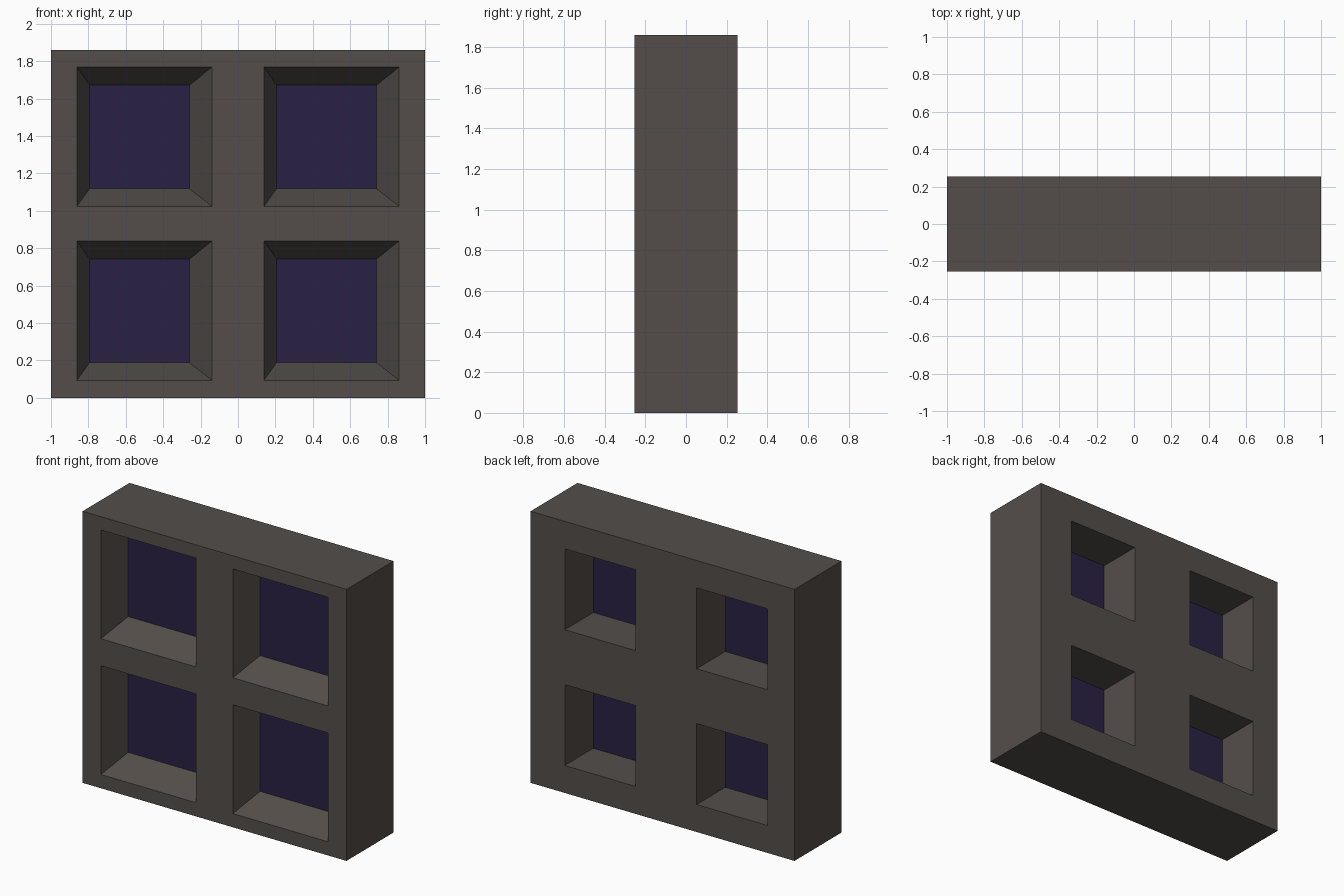
import bpy, bmesh

if "Cube" in bpy.data.objects:
    bpy.data.objects.remove(bpy.data.objects["Cube"])

W, D, H = 1.0, 0.254, 1.86      # half width, half depth, height
PANE_Y = -0.055                 # depth where the splay ends and the glass sits


def material(name, rgb):
    m = bpy.data.materials.new(name)
    m.diffuse_color = (*rgb, 1)
    m.use_nodes = True
    m.node_tree.nodes["Principled BSDF"].inputs["Base Color"].default_value = m.diffuse_color
    return m


def add_object(name, bm, mat):
    bmesh.ops.recalc_face_normals(bm, faces=bm.faces)
    me = bpy.data.meshes.new(name)
    bm.to_mesh(me)
    bm.free()
    me.materials.append(mat)
    ob = bpy.data.objects.new(name, me)
    bpy.context.collection.objects.link(ob)
    return ob


def ring(bm, x0, x1, z0, z1, y):
    return [bm.verts.new((x, y, z)) for x, z in ((x0, z0), (x1, z0), (x1, z1), (x0, z1))]


def loft(bm, rings):
    bm.faces.new(rings[0])
    bm.faces.new(rings[-1])
    for a, b in zip(rings, rings[1:]):
        for i in range(4):
            j = (i + 1) % 4
            bm.faces.new((a[i], a[j], b[j], b[i]))


stone = material("stone", (0.088, 0.076, 0.069))
glass = material("glass", (0.022, 0.015, 0.058))

# Wall block
bm = bmesh.new()
loft(bm, [ring(bm, -W, W, 0, H, -D), ring(bm, -W, W, 0, H, D)])
wall = add_object("window_wall", bm, stone)

# Openings: splayed on the front, straight through to the back
cut = bmesh.new()
panes = bmesh.new()
for cx in (-0.5, 0.5):
    for z in (0.094, 1.024):
        outer = (cx - 0.361, cx + 0.361, z, z + 0.745)
        inner = (cx - 0.294, cx + 0.241, z + 0.094, z + 0.648)
        loft(cut, [ring(cut, *outer, -D - 0.1), ring(cut, *outer, -D),
                   ring(cut, *inner, PANE_Y), ring(cut, *inner, D + 0.1)])
        panes.faces.new(ring(panes, *inner, PANE_Y))

cutter = add_object("opening_cutter", cut, stone)
cutter.hide_render = True
mod = wall.modifiers.new("openings", 'BOOLEAN')
mod.operation = 'DIFFERENCE'
mod.solver = 'EXACT'
mod.object = cutter
bpy.context.view_layer.objects.active = wall
bpy.ops.object.modifier_apply(modifier=mod.name)
bpy.data.objects.remove(cutter)

# Glass panes
add_object("window_panes", panes, glass)
